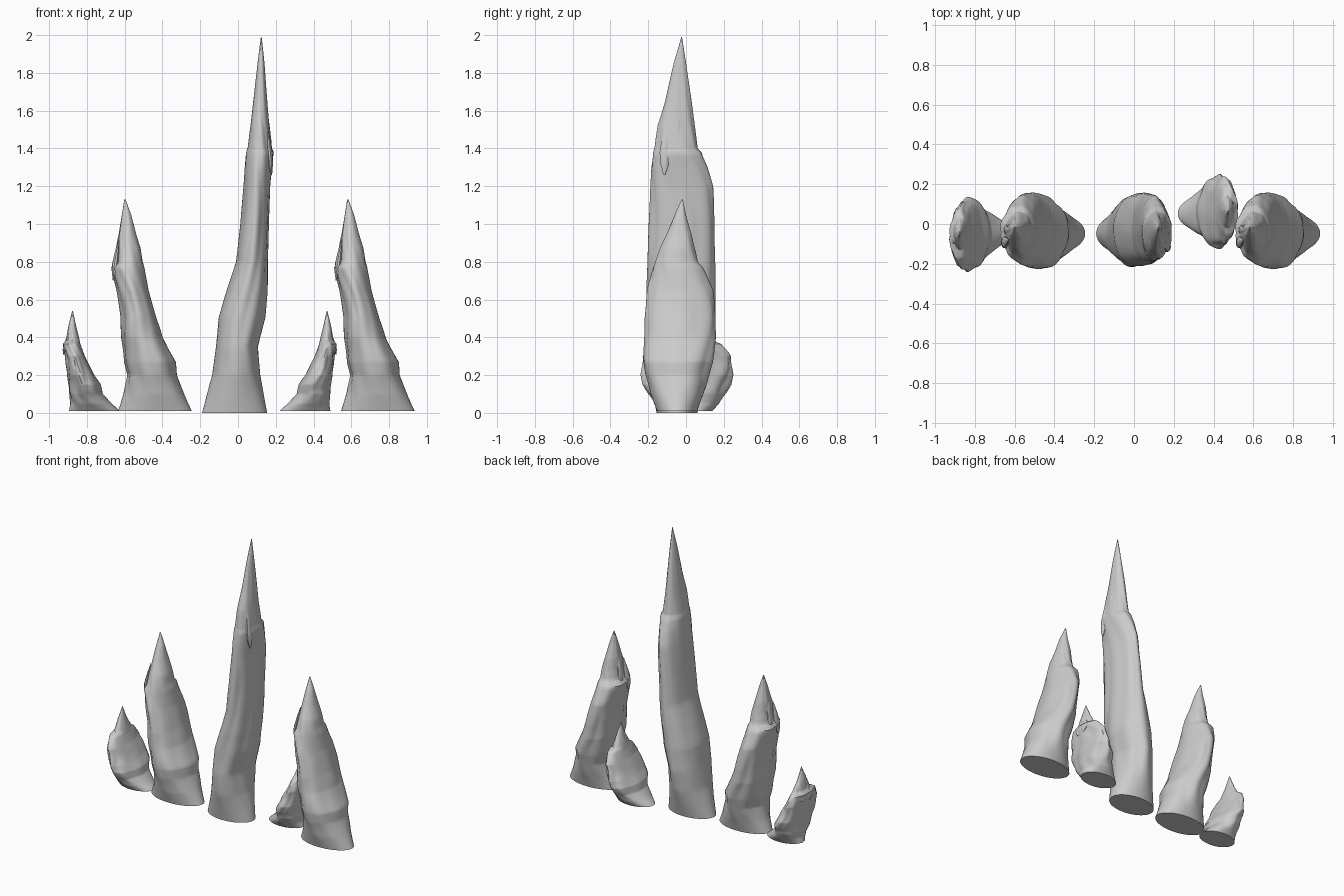
import bpy, bmesh, math
from mathutils import Vector, noise

if "Cube" in bpy.data.objects:
    bpy.data.objects.remove(bpy.data.objects["Cube"])

SEG = 48

# Sections per spike: z, x min, x max, y min, y max
TALL = [(0, -.19, .155, -.155, .06), (.2, -.135, .115, -.20, .12), (.35, -.118, .105, -.215, .145),
        (.5, -.105, .14, -.215, .155), (.65, -.06, .152, -.21, .155), (.8, -.012, .155, -.2, .15),
        (1.0, .012, .163, -.192, .148), (1.2, .03, .17, -.183, .14), (1.3, .036, .18, -.18, .115),
        (1.38, .042, .19, -.172, .085), (1.4, .05, .18, -.165, .065), (1.52, .066, .165, -.15, .048),
        (1.65, .08, .155, -.11, .03), (1.85, .103, .14, -.065, .0), (1.99, .121, .125, -.025, -.021)]
MEDIUM = [(.01, -.635, -.245, -.155, .06), (.1, -.605, -.285, -.185, .09), (.2, -.58, -.325, -.21, .12),
          (.27, -.60, -.33, -.22, .14), (.4, -.618, -.40, -.222, .155), (.5, -.62, -.435, -.22, .155),
          (.65, -.643, -.475, -.2, .14), (.77, -.672, -.493, -.172, .09), (.8, -.65, -.503, -.16, .062),
          (.87, -.64, -.515, -.135, .045), (.95, -.63, -.54, -.1, .03), (1.05, -.615, -.565, -.06, .0),
          (1.13, -.602, -.596, -.023, -.017)]
SMALL = [(.01, .22, .49, -.035, .14), (.05, .265, .482, -.065, .175), (.1, .31, .488, -.09, .205),
         (.15, .325, .49, -.108, .235), (.2, .355, .498, -.118, .245), (.3, .405, .508, -.1, .235),
         (.365, .428, .522, -.055, .185), (.385, .433, .505, -.02, .14), (.45, .45, .495, .02, .105),
         (.54, .469, .473, .058, .062)]


def sample(table, z):
    """Section bounds at height z"""
    for a, b in zip(table, table[1:]):
        if z <= b[0]:
            t = (z - a[0]) / (b[0] - a[0])
            return [p + (q - p) * t for p, q in zip(a, b)][1:]
    return list(table[-1][1:])


def add_object(name, bm):
    bmesh.ops.recalc_face_normals(bm, faces=bm.faces)
    me = bpy.data.meshes.new(name)
    bm.to_mesh(me)
    bm.free()
    ob = bpy.data.objects.new(name, me)
    bpy.context.collection.objects.link(ob)
    bpy.ops.object.select_all(action='DESELECT')
    ob.select_set(True)
    bpy.context.view_layer.objects.active = ob
    bpy.ops.object.shade_smooth_by_angle(angle=math.radians(40))
    return ob


def ring(bm, co):
    return [bm.verts.new(c) for c in co]


def skin(bm, rings):
    for a, b in zip(rings, rings[1:]):
        for i in range(len(a)):
            j = (i + 1) % len(a)
            bm.faces.new((a[i], a[j], b[j], b[i]))
    bm.faces.new(rings[0][::-1])
    bm.faces.new(rings[-1])


def spike(name, table, lean, rough, flaps):
    """Lofted rocky spike; folds are deeper on the side it leans to (lean = +1/-1 in x)"""
    bm = bmesh.new()
    z0, z1 = table[0][0], table[-1][0]
    zs = sorted({r[0] for r in table} | {round(z0 + (z1 - z0) * i / 44, 4) for i in range(45)})
    rings = []
    for z in zs:
        xa, xb, ya, yb = sample(table, z)
        h = (z - z0) / (z1 - z0)
        fade = min(1, h * 6)
        co = []
        for i in range(SEG):
            a = math.tau * i / SEG
            c, s = math.cos(a), math.sin(a)
            side = .5 + .5 * c * lean
            fold = abs(math.sin(4 * a + 5 * h + 1.5 * math.sin(9 * h))) - .6
            lump = noise.noise(Vector((c * 1.6, s * 1.6, h * 7 + z1)))
            k = 1 + fade * rough * (fold * (.25 + .75 * side) + .7 * lump)
            co.append(((xa + xb) / 2 + (xb - xa) / 2 * c * k,
                       (ya + yb) / 2 + (yb - ya) / 2 * s * k, z))
        rings.append(ring(bm, co))
    skin(bm, rings)
    # Jagged flaps hugging the leaning side of the tip
    for x, y, za, zb, wx, wy, tx, ty in flaps:
        parts = []
        for t, w in ((0, .15), (.2, .8), (.4, 1), (.7, .6), (1, .04)):
            parts.append(ring(bm, [(x + tx * t + wx * w * math.cos(math.tau * i / 10),
                                    y + ty * t + wy * w * math.sin(math.tau * i / 10),
                                    za + (zb - za) * t) for i in range(10)]))
        skin(bm, parts)
    return add_object(name, bm)


# Tall centre spike
spike("tall_spike", TALL, 1, .07,
      [(.178, -.115, 1.26, 1.56, .017, .03, -.03, .01), (.172, -.05, 1.28, 1.7, .016, .022, -.03, .01)])

# Pair of medium spikes
left = spike("medium_spike_left", MEDIUM, -1, .08,
             [(-.66, -.1, .70, .93, .018, .03, .03, .02), (-.65, -.03, .72, 1.0, .016, .025, .03, 0)])
right = left.copy()
right.name = "medium_spike_right"
right.location.x = 1.18
bpy.context.collection.objects.link(right)

# Pair of small spikes, one turned half round
small = spike("small_spike_right", SMALL, 1, .10,
              [(.518, .09, .31, .43, .014, .035, -.03, -.01), (.51, .02, .31, .41, .014, .03, -.02, .02)])
turned = small.copy()
turned.name = "small_spike_left"
turned.rotation_euler.z = math.pi
turned.location = (-.405, .01, 0)
bpy.context.collection.objects.link(turned)
